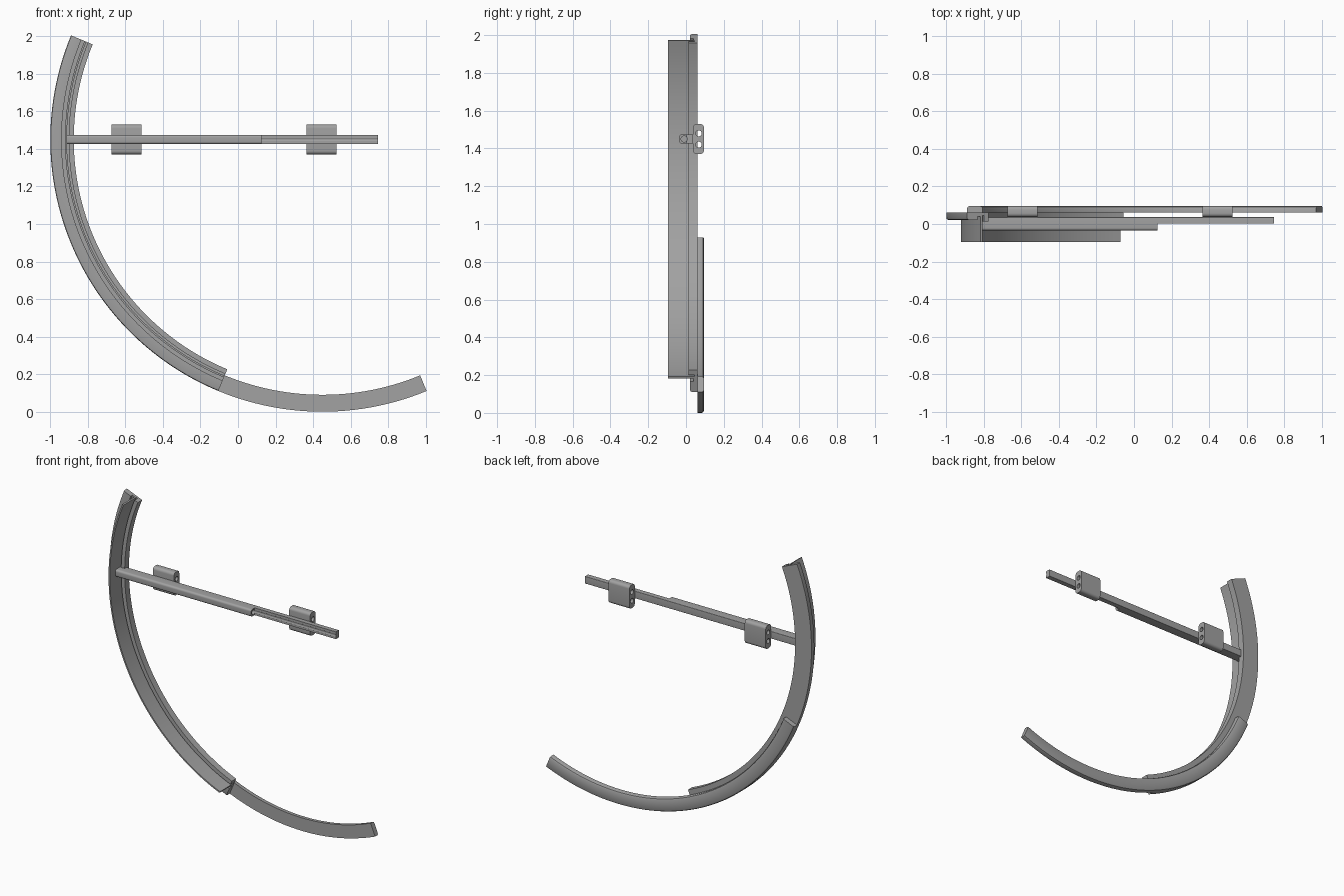
import bpy, bmesh, math
from mathutils import Matrix

cube = bpy.data.objects.get("Cube")
if cube:
    bpy.data.objects.remove(cube, do_unlink=True)

grey = bpy.data.materials.new("mid grey")
grey.use_nodes = True
grey.diffuse_color = (0.36, 0.36, 0.36, 1)
grey.node_tree.nodes["Principled BSDF"].inputs["Base Color"].default_value = grey.diffuse_color

CX, CZ = 0.45, 1.45   # centre of the curved rail


def loft(name, rings):
    """Solid through a list of matching closed cross-sections."""
    bm = bmesh.new()
    loops = [[bm.verts.new(p) for p in ring] for ring in rings]
    n = len(loops[0])
    for a, b in zip(loops, loops[1:]):
        for i in range(n):
            j = (i + 1) % n
            bm.faces.new((a[i], a[j], b[j], b[i]))
    bm.faces.new(loops[0][::-1])
    bm.faces.new(loops[-1])
    bmesh.ops.recalc_face_normals(bm, faces=bm.faces)
    me = bpy.data.meshes.new(name)
    bm.to_mesh(me)
    bm.free()
    me.materials.append(grey)
    ob = bpy.data.objects.new(name, me)
    bpy.context.collection.objects.link(ob)
    return ob


def arc_sweep(name, profile, start, end, steps=56):
    """Sweep a (radius, y) profile around the rail centre."""
    rings = []
    for k in range(steps + 1):
        a = math.radians(start + (end - start) * k / steps)
        rings.append([(CX + r * math.cos(a), y, CZ + r * math.sin(a)) for r, y in profile])
    return loft(name, rings)


def bar(name, x0, x1, profile):
    return loft(name, [[(x, y, z) for y, z in profile] for x in (x0, x1)])


def rounded(y0, y1, z0, z1, front, back, steps=6):
    """Rounded rectangle with separate front and back corner radii."""
    pts = []
    for y, z, r, sy, sz, a0 in ((y1, z1, back, -1, -1, 0), (y0, z1, front, 1, -1, 90),
                                (y0, z0, front, 1, 1, 180), (y1, z0, back, -1, 1, 270)):
        for k in range(steps + 1):
            a = math.radians(a0 + 90 * k / steps)
            pts.append((y + sy * r + r * math.cos(a), z + sz * r + r * math.sin(a)))
    return pts


def circle(y, z, r, n=24):
    return [(y + r * math.cos(math.tau * k / n), z + r * math.sin(math.tau * k / n)) for k in range(n)]


def cut(ob, cutter):
    cutter.hide_render = True
    mod = ob.modifiers.new("cut", "BOOLEAN")
    mod.operation = "DIFFERENCE"
    mod.solver = "EXACT"
    mod.object = cutter
    bpy.context.view_layer.objects.active = ob
    bpy.ops.object.modifier_apply(modifier=mod.name)
    bpy.data.objects.remove(cutter, do_unlink=True)


# Upper curved rail: back plate, thin upright wall in a slot, lips on both sides
upper_profile = [
    (1.362, -0.095), (1.372, -0.095), (1.372, 0.04), (1.39, 0.04), (1.39, 0.022),
    (1.44, 0.022), (1.447, 0.025), (1.45, 0.032), (1.45, 0.06), (1.325, 0.06),
    (1.325, 0.014), (1.352, 0.014), (1.352, 0.046), (1.362, 0.046)]
parts = [arc_sweep("upper_curved_rail", upper_profile, 157.5, 247.5)]

# Lower curved rail, behind the upper one, with rounded back edges
lower_profile = [(CX + 0.91, 0.06), (1.45, 0.06), (1.45, 0.083), (1.446, 0.091), (1.438, 0.095),
                 (1.372, 0.095), (1.364, 0.091), (1.36, 0.083)]
parts.append(arc_sweep("lower_curved_rail", lower_profile, 202.5, 292.5))

# Straight bar with a bore, its right end opened into a shallow channel
rod = bar("straight_bar", -0.915, 0.745, rounded(-0.035, 0.037, 1.425, 1.475, 0.014, 0.003))
cut(rod, bar("bore_cutter", -0.89, 0.8, circle(-0.01, CZ, 0.016)))
cut(rod, bar("opening_cutter", 0.125, 0.8, [(-0.1, 1.4), (0.003, 1.4), (0.003, 1.5), (-0.1, 1.5)]))
parts.append(rod)

# Two mounting blocks behind the bar, each with a pair of holes
for side, x in (("right", -0.595), ("left", 0.445)):
    block = bar(side + "_mounting_block", x - 0.08, x + 0.08,
                rounded(0.037, 0.095, 1.37, 1.53, 0.02, 0.02))
    for dz in (-0.03, 0.03):
        cut(block, bar("hole_cutter", x - 0.1, x + 0.1, circle(0.067, CZ + dz, 0.016)))
    parts.append(block)

# Smooth shading with sharp edges kept
bpy.ops.object.select_all(action="DESELECT")
for ob in parts:
    ob.select_set(True)
bpy.context.view_layer.objects.active = parts[0]
bpy.ops.object.shade_smooth_by_angle(angle=math.radians(30))
